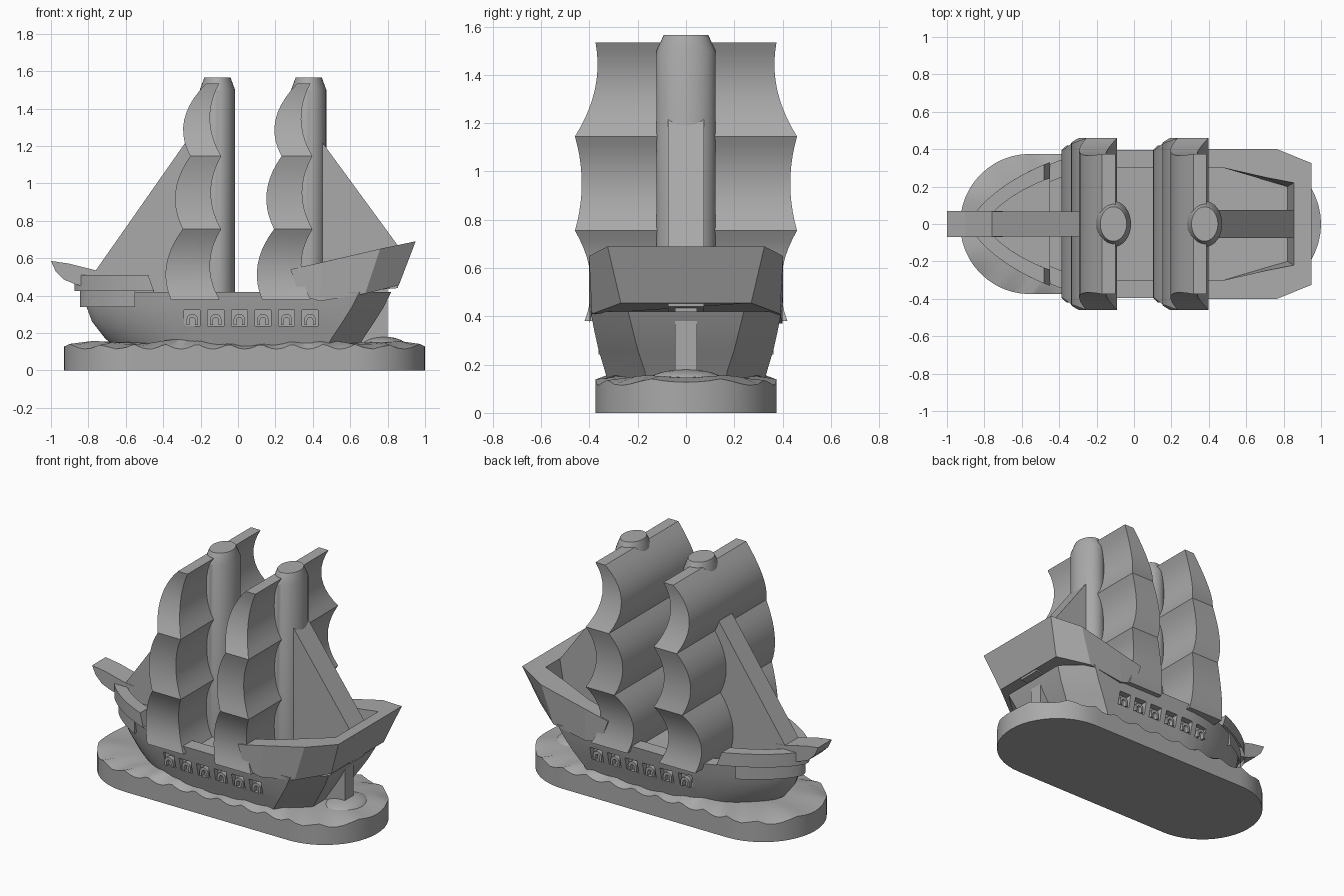
import bpy
import bmesh
from math import sin, cos, pi, radians

if "Cube" in bpy.data.objects:
    bpy.data.objects.remove(bpy.data.objects["Cube"], do_unlink=True)

grey = bpy.data.materials.new("plain grey")
grey.use_nodes = True
grey.diffuse_color = (0.4, 0.4, 0.4, 1)
grey.node_tree.nodes["Principled BSDF"].inputs["Base Color"].default_value = (0.4, 0.4, 0.4, 1)


def finish(bm, name, smooth=None):
    """Turn a bmesh into a named grey object, smooth below an angle."""
    bmesh.ops.recalc_face_normals(bm, faces=bm.faces)
    mesh = bpy.data.meshes.new(name)
    bm.to_mesh(mesh)
    bm.free()
    mesh.materials.append(grey)
    ob = bpy.data.objects.new(name, mesh)
    bpy.context.collection.objects.link(ob)
    if smooth:
        bpy.ops.object.select_all(action="DESELECT")
        ob.select_set(True)
        bpy.context.view_layer.objects.active = ob
        bpy.ops.object.shade_smooth_by_angle(angle=radians(smooth))
    return ob


def loft(name, rings, closed=True, cap_rings=True, smooth=None):
    """Skin matching rings; an open loft gets its two ends closed."""
    bm = bmesh.new()
    rows = [[bm.verts.new(p) for p in ring] for ring in rings]
    n = len(rows[0])
    for a, b in zip(rows, rows[1:]):
        for i in range(n if closed else n - 1):
            j = (i + 1) % n
            bm.faces.new((a[i], a[j], b[j], b[i]))
    if cap_rings:
        bm.faces.new(rows[0])
        bm.faces.new(rows[-1])
    if not closed:
        for i in (0, -1):
            bm.faces.new([row[i] for row in rows])
    return finish(bm, name, smooth)


def prism(name, profile, half):
    """Side profile (x, z) extruded across the ship."""
    return loft(name, [[(x, y, z) for x, z in profile] for y in (-half, half)])


def mirrored(half):
    """Half outline running to the centre, repeated on the other side."""
    return half + [(x, -y, z) for x, y, z in reversed(half) if y > 1e-6]


def bow_curve(bow, width, z, end=-0.1, steps=16):
    """Rounded pointed bow from x = end forward to the stem."""
    pts = []
    for i in range(steps + 1):
        x = end + (bow - end) * (1 - (1 - i / steps) ** 1.5)
        t = (x - bow) / (-0.1 - bow)
        y = 0 if i == steps else width * sin(pi / 2 * t) ** 0.65
        pts.append((x, y, z))
    return pts


# Sea base: stadium block with a scalloped rim and raised swell
def stadium(scale, height):
    r, pts = 0.375, []
    for side in (1, -1):
        for i in range(48):
            x = (0.035 - 0.59 * side) + 1.18 * side * i / 48
            pts.append((x, -r * side))
        for i in range(24):
            a = -pi / 2 + pi * i / 24
            pts.append((0.035 + side * (0.59 + r * cos(a)), side * r * sin(a)))
    return [(0.035 + (x - 0.035) * (1 - (1 - scale) * 0.4), y * scale, height(x, y))
            for x, y in pts]


def rim(x, y):
    return 0.142 - 0.028 * abs(sin((x + 0.05) * pi / 0.17))


def swell(x, y):
    return 0.155 + 0.016 * sin(9 * x + 1) * cos(8 * y)


loft("sea_base", [stadium(1, lambda x, y: 0), stadium(1, rim),
                  stadium(0.78, swell), stadium(0.4, lambda x, y: 0.15)], smooth=40)

# Swell around the rudder
bm = bmesh.new()
bmesh.ops.create_uvsphere(bm, u_segments=24, v_segments=12, radius=1)
bmesh.ops.scale(bm, vec=(0.12, 0.16, 0.05), verts=bm.verts)
bmesh.ops.translate(bm, vec=(0.78, 0, 0.13), verts=bm.verts)
finish(bm, "stern_wave", 40)


# Hull: stacked waterlines, with a bulwark around a sunken deck
def waterline(z, bow, width, taper, stern, stern_width):
    return mirrored([(stern, stern_width, z), (taper, width, z)] + bow_curve(bow, width, z))


hull = loft("hull", [
    waterline(0.08, -0.60, 0.31, 0.45, 0.62, 0.16),
    waterline(0.17, -0.71, 0.335, 0.50, 0.67, 0.17),
    waterline(0.26, -0.78, 0.362, 0.56, 0.73, 0.20),
    waterline(0.34, -0.81, 0.38, 0.61, 0.78, 0.22),
    waterline(0.42, -0.82, 0.395, 0.65, 0.82, 0.24),
    waterline(0.42, -0.73, 0.30, 0.62, 0.79, 0.20),
    waterline(0.38, -0.73, 0.30, 0.62, 0.79, 0.20)], smooth=25)

# Bow rails: two stepped bands, flared forward of the hull
def bow_rail(name, low, high, bow, end, slant, thick):
    outer, inner = (-bow, 0.395), (-bow - thick, 0.395 - thick)
    rings = []
    for (b, w), z, e in ((outer, low, end), (outer, high, end - slant),
                         (inner, high, end - slant), (inner, low, end)):
        rings.append(mirrored(bow_curve(-b, w, z, e)))
    rings.append(rings[0])
    bm_rings = rings[:4]
    return loft(name, bm_rings, closed=False, cap_rings=False, smooth=30)


bow_rail("upper_bow_rail", 0.425, 0.51, -0.875, -0.45, 0.03, 0.085)
bow_rail("lower_bow_rail", 0.34, 0.428, -0.845, -0.55, 0, 0.06)
loft("bow_deck", [mirrored(bow_curve(-0.83, 0.37, z, -0.45)) for z in (0.40, 0.43)])

# Gun ports: sunken squares with a round-topped gun in each
bm = bmesh.new()
ports = [-0.245 + 0.126 * i for i in range(6)]
for x in ports:
    for side in (-1, 1):
        made = bmesh.ops.create_cube(bm, size=1)["verts"]
        bmesh.ops.scale(bm, vec=(0.086, 0.1, 0.084), verts=made)
        bmesh.ops.translate(bm, vec=(x, side * 0.385, 0.28), verts=made)
cutter = finish(bm, "port_cutter")
cutter.hide_render = True
cutter.hide_set(True)
cut = hull.modifiers.new("ports", "BOOLEAN")
cut.operation = "DIFFERENCE"
cut.object = cutter
cut.solver = "EXACT"

for i, x in enumerate(ports):
    for side, label in ((-1, "right"), (1, "left")):
        arch = [(x + 0.03 * cos(a * pi / 8), 0.272 + 0.03 * sin(a * pi / 8)) for a in range(9)]
        arch += [(px, 0.242) for px in (x - 0.03, x - 0.015, x + 0.015, x + 0.03)]
        hole = [(x + 0.015 * cos(a * pi / 8), 0.268 + 0.015 * sin(a * pi / 8)) for a in range(9)]
        ring = arch[:10] + [arch[10]] + hole[::-1] + [arch[11]] + [arch[12]]
        loft(f"gun_{label}_{i + 1}",
             [[(px, side * y, pz) for px, pz in ring] for y in (0.32, 0.362)])

# Stern castle: flared U-shaped wall around a raised floor
castle = [
    [(0.33, 0.40, 0.40), (0.44, 0.40, 0.37), (0.68, 0.39, 0.41), (0.86, 0.27, 0.455)],
    [(0.28, 0.402, 0.54), (0.45, 0.402, 0.578), (0.76, 0.402, 0.65), (0.95, 0.325, 0.69)],
    [(0.28, 0.30, 0.54), (0.48, 0.30, 0.585), (0.70, 0.25, 0.635), (0.855, 0.22, 0.67)],
    [(0.33, 0.30, 0.405), (0.48, 0.30, 0.42), (0.70, 0.235, 0.45), (0.82, 0.20, 0.47)]]
loft("stern_castle", [mirrored(half) for half in castle], closed=False)

# Rudder post
prism("rudder", [(0.60, 0.12), (0.80, 0.12), (0.80, 0.46), (0.60, 0.36)], 0.045)

# Bowsprit and the two triangular stay sails
prism("bowsprit", [(-1.0, 0.585), (-0.975, 0.53), (-0.93, 0.485), (-0.87, 0.46), (-0.7, 0.42),
                   (-0.7, 0.53), (-0.76, 0.535), (-0.9, 0.57)], 0.07)
prism("fore_stay_sail", [(-0.76, 0.535), (-0.76, 0.42), (-0.15, 0.40), (-0.15, 1.22),
                         (-0.28, 1.22)], 0.068)
prism("aft_stay_sail", [(0.40, 0.40), (0.855, 0.44), (0.86, 0.66), (0.45, 1.22), (0.40, 1.22)], 0.075)


# Three billowing tiers; each: z, front x, back x, half width at top and bottom, bulges
TIERS = [((1.535, -0.17, -0.10, 0.375), (1.145, -0.255, -0.09, 0.46), 0.075, 0.04),
         ((1.145, -0.255, -0.09, 0.46), (0.755, -0.295, -0.09, 0.46), 0.06, 0.028),
         ((0.755, -0.295, -0.09, 0.46), (0.38, -0.36, -0.10, 0.42), 0.055, 0.045)]


def square_sail(name, dx):
    rings = []
    for top, bottom, belly, waist in TIERS:
        for i in range(11):
            if rings and i == 0:
                continue
            t = i / 10
            arc = 4 * t * (1 - t)
            z, f, b, w = [p + (q - p) * t for p, q in zip(top, bottom)]
            f, b, w = f - belly * arc + dx, b - 0.055 * arc + dx, w - waist * arc
            rings.append([(f, -w, z), (b, -w, z), (b, w, z), (f, w, z)])
    return loft(name, rings, smooth=28)


def mast(name, x):
    rings = []
    for z, s in ((0.36, 1), (1.50, 1), (1.565, 0.75)):
        rings.append([(x + 0.094 * s * cos(a * pi / 16), 0.123 * s * sin(a * pi / 16), z)
                      for a in range(32)])
    return loft(name, rings, smooth=25)


for label, shift in (("fore", 0), ("main", 0.488)):
    square_sail(label + "_square_sails", shift)
    mast(label + "_mast", -0.11 + shift)
